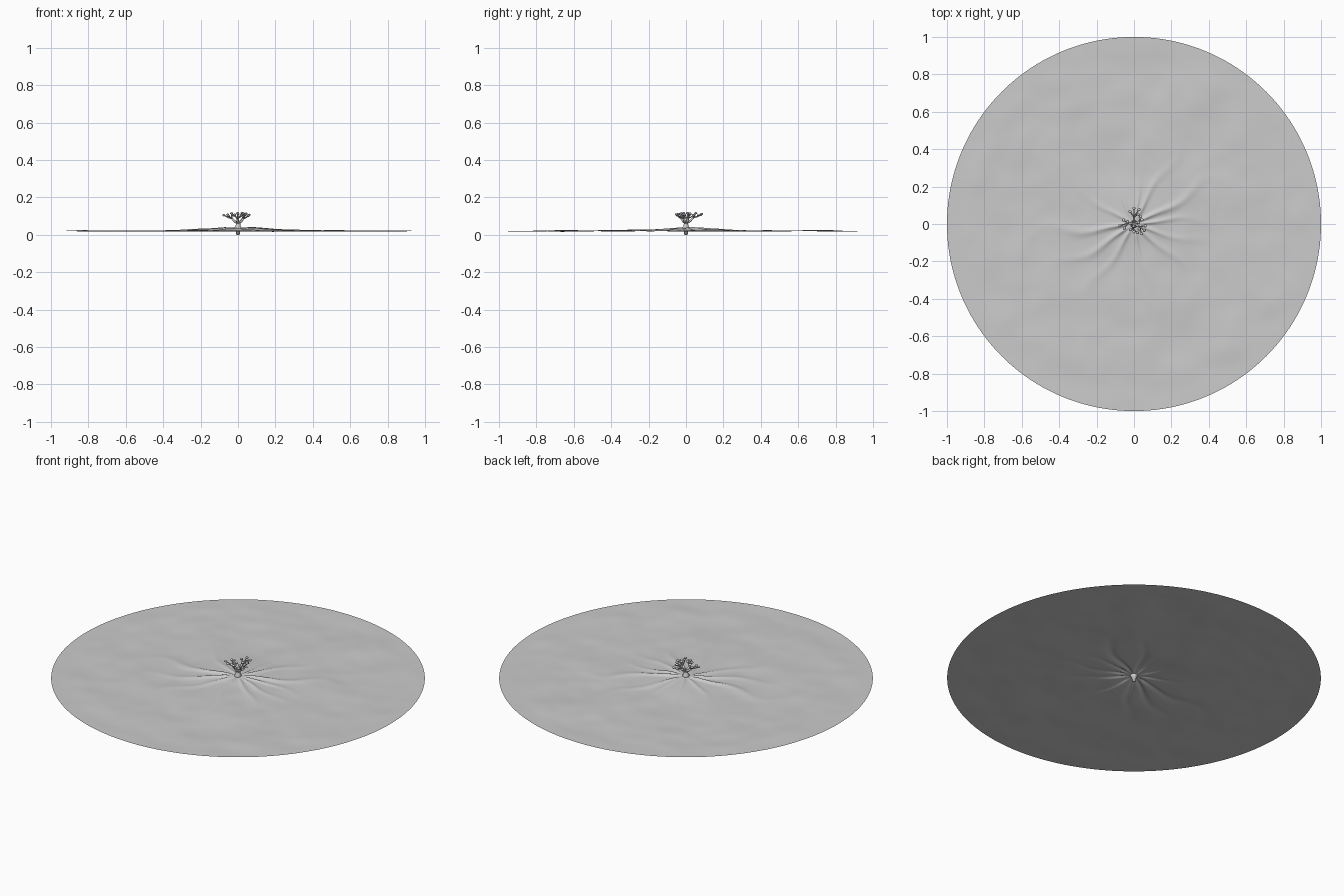
import bpy, bmesh, math
from mathutils import Vector, noise

if "Cube" in bpy.data.objects:
    bpy.data.objects.remove(bpy.data.objects["Cube"])

grey = bpy.data.materials.new("plain_grey")
grey.diffuse_color = (0.6, 0.6, 0.6, 1)
grey.use_nodes = True
grey.node_tree.nodes["Principled BSDF"].inputs["Base Color"].default_value = grey.diffuse_color


def finish(name, bm):
    me = bpy.data.meshes.new(name)
    bm.to_mesh(me)
    bm.free()
    me.materials.append(grey)
    for p in me.polygons:
        p.use_smooth = True
    ob = bpy.data.objects.new(name, me)
    bpy.context.collection.objects.link(ob)
    return ob


# Root ridges: angle (deg), length, height, half width
ROOTS = [(27, .36, .013, .020), (5, .26, .011, .016), (62, .34, .010, .020),
         (80, .20, .008, .014), (115, .24, .006, .018), (150, .28, .007, .020),
         (187, .36, .013, .020), (212, .34, .012, .020), (238, .34, .009, .022),
         (280, .28, .009, .018), (318, .32, .009, .020), (342, .28, .009, .018)]


def ground_height(x, y):
    r = math.hypot(x, y)
    fade = min(1, (1 - r) / 0.12) * min(1, r / 0.1)
    z = 0.021 + 0.013 * math.exp(-(r / 0.2) ** 1.5)
    z += fade * (0.006 * noise.noise(Vector((x * 4, y * 4, 3.1)))
                 + 0.003 * noise.noise(Vector((x * 9, y * 9, 7.7))))
    a = math.atan2(y, x)
    for deg, length, h, w in ROOTS:
        wob = 0.12 * math.sin(r * 14 + deg)
        d = (a - math.radians(deg) - wob * r * 2 + math.pi) % (2 * math.pi) - math.pi
        if abs(d) < 1.2:
            side = math.sin(d) * r
            width = w * (0.35 + 2.2 * r)
            z += h * 0.8 * math.exp(-(side / width) ** 2) * math.exp(-(r / length) ** 2) * min(1, r / 0.07)
    return max(z, 0.008)


# Ground disc: polar grid, denser toward the trunk
SEG, RINGS, R0 = 160, 60, 0.012
bm = bmesh.new()
rings = []
for i in range(RINGS + 1):
    r = R0 + (1 - R0) * (i / RINGS) ** 1.4
    ring = []
    for j in range(SEG):
        a = 2 * math.pi * j / SEG
        x, y = r * math.cos(a), r * math.sin(a)
        ring.append(bm.verts.new((x, y, ground_height(x, y))))
    rings.append(ring)
for a, b in zip(rings, rings[1:]):
    for j in range(SEG):
        k = (j + 1) % SEG
        bm.faces.new((a[j], b[j], b[k], a[k]))
finish("ground_disc", bm)


def tube(bm, pts, radii, n=10):
    """Tapered capped tube through pts."""
    pts = [Vector(p) for p in pts]
    prev = None
    for i, (p, r) in enumerate(zip(pts, radii)):
        d = (pts[min(i + 1, len(pts) - 1)] - pts[max(i - 1, 0)]).normalized()
        u = d.cross(Vector((0.31, 0.95, 0.05))).normalized()
        v = d.cross(u)
        ring = [bm.verts.new(p + r * (math.cos(2 * math.pi * k / n) * u
                                      + math.sin(2 * math.pi * k / n) * v)) for k in range(n)]
        if prev:
            for k in range(n):
                m = (k + 1) % n
                bm.faces.new((prev[k], prev[m], ring[m], ring[k]))
        else:
            bm.faces.new(ring[::-1])
        prev = ring
    bm.faces.new(prev)


# Trunk with flared foot
bm = bmesh.new()
tube(bm, [(0, 0, 0), (0, 0, .025), (0, 0, .036), (0, 0, .046), (.001, 0, .06), (0, 0, .073)],
     [.008, .014, .021, .014, .011, .011], 16)
finish("trunk", bm)

# Boughs: fork point and the bud positions each one carries
BOUGHS = [
    ((0, .038, .092), [(0, .084, .112), (.027, .077, .106), (-.022, .066, .104), (.022, .052, .116)]),
    ((-.032, .004, .088), [(-.076, -.008, .105), (-.055, .021, .108), (-.052, -.022, .102), (-.034, .012, .115)]),
    ((.026, .012, .090), [(.043, .022, .113), (.036, .040, .105), (.024, .008, .116)]),
    ((.030, -.014, .088), [(.060, -.010, .107), (.055, -.034, .102), (.040, -.052, .109), (.028, -.026, .115)]),
    ((-.005, -.026, .088), [(0, -.042, .112), (.018, -.046, .104), (-.018, -.030, .108), (-.002, -.012, .116)]),
]
branches, buds = bmesh.new(), bmesh.new()
for fork, tips in BOUGHS:
    f = Vector(fork)
    base = Vector((f.x * .1, f.y * .1, .064))
    mid = (base + f) / 2 + Vector((f.x * .1, f.y * .1, -.002))
    tube(branches, [base, mid, f], [.008, .006, .0045], 8)
    for t in tips:
        t = Vector(t)
        m = (f + t) / 2 + Vector((0, 0, -.003))
        tube(branches, [f, m, t], [.0042, .0034, .0026], 6)
        ret = bmesh.ops.create_icosphere(buds, subdivisions=2, radius=.0085)
        bmesh.ops.scale(buds, vec=(1, 1, .7), verts=ret["verts"])
        bmesh.ops.translate(buds, vec=t, verts=ret["verts"])
finish("branches", branches)
finish("leaf_buds", buds)
